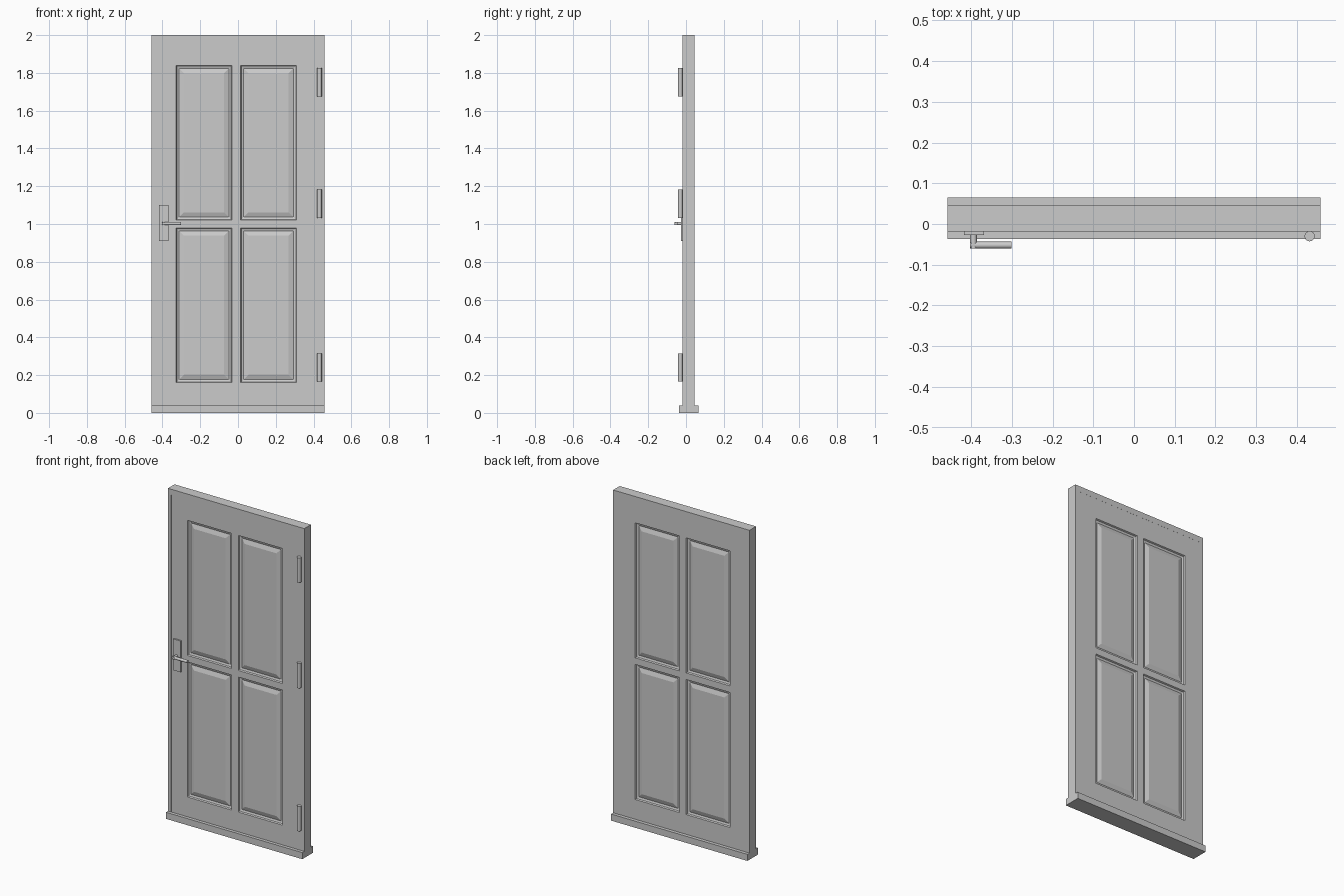
import bpy, bmesh
from mathutils import Matrix, Vector

cube = bpy.data.objects.get("Cube")
if cube:
    bpy.data.objects.remove(cube, do_unlink=True)

grey = bpy.data.materials.new("plain grey")
grey.use_nodes = True
COLOUR = (0.6, 0.6, 0.6, 1)
grey.diffuse_color = COLOUR
grey.node_tree.nodes["Principled BSDF"].inputs["Base Color"].default_value = COLOUR


def finish(name, bm, smooth=False):
    bmesh.ops.recalc_face_normals(bm, faces=bm.faces[:])
    mesh = bpy.data.meshes.new(name)
    bm.to_mesh(mesh)
    bm.free()
    mesh.materials.append(grey)
    obj = bpy.data.objects.new(name, mesh)
    bpy.context.collection.objects.link(obj)
    if smooth:
        bpy.ops.object.select_all(action="DESELECT")
        obj.select_set(True)
        bpy.context.view_layer.objects.active = obj
        bpy.ops.object.shade_smooth_by_angle()
    return obj


def box(name, low, high):
    low, high = Vector(low), Vector(high)
    bm = bmesh.new()
    bmesh.ops.create_cube(bm, size=1, matrix=Matrix.Translation((low + high) / 2)
                          @ Matrix.Diagonal((*(high - low), 1)))
    return finish(name, bm)


def rod(name, start, end, radius):
    start, end = Vector(start), Vector(end)
    axis = end - start
    bm = bmesh.new()
    turn = axis.to_track_quat("Z", "Y").to_matrix().to_4x4()
    bmesh.ops.create_cone(bm, cap_ends=True, segments=20, radius1=radius, radius2=radius,
                          depth=axis.length, matrix=Matrix.Translation((start + end) / 2) @ turn)
    return finish(name, bm, True)


HALF, TOP, SILL = 0.458, 2.0, 0.04
FRONT, BACK = -0.018, 0.045
LEFT_IN, RIGHT_IN, HEAD = 0.42, -0.436, 1.965

# Surrounding frame and threshold
box("threshold", (-HALF, -0.037, 0), (HALF, 0.065, SILL))
box("left_jamb", (LEFT_IN, FRONT, SILL), (HALF, BACK, TOP))
box("right_jamb", (-HALF, FRONT, SILL), (RIGHT_IN, BACK, TOP))
box("head_jamb", (RIGHT_IN, FRONT, HEAD), (LEFT_IN, BACK, TOP))

# Door leaf with four raised panels on each face
xs = [RIGHT_IN, -0.328, -0.032, 0.014, 0.31, LEFT_IN]
zs = [SILL, 0.16, 0.98, 1.02, 1.84, HEAD]
rings = [(0, 0), (0.004, 0.008), (0.016, 0.012), (0.042, 0.003)]  # inset, depth


def leaf_face(bm, y, inward):
    def ring(i, j, inset, depth):
        a, b = xs[i] + inset, xs[i + 1] - inset
        c, d = zs[j] + inset, zs[j + 1] - inset
        return [bm.verts.new((x, y + inward * depth, z))
                for x, z in ((a, c), (b, c), (b, d), (a, d))]

    for i in range(len(xs) - 1):
        for j in range(len(zs) - 1):
            loop = ring(i, j, 0, 0)
            if i % 2 and j % 2:
                for inset, depth in rings[1:]:
                    inner = ring(i, j, inset, depth)
                    for k in range(4):
                        n = (k + 1) % 4
                        bm.faces.new((loop[k], loop[n], inner[n], inner[k]))
                    loop = inner
            bm.faces.new(loop)


bm = bmesh.new()
leaf_face(bm, FRONT + 0.0005, 1)
leaf_face(bm, BACK - 0.0005, -1)
bmesh.ops.remove_doubles(bm, verts=bm.verts[:], dist=0.0001)
rims = [e for e in bm.edges if e.is_boundary]
bmesh.ops.bridge_loops(bm, edges=rims)
finish("door_leaf", bm)

# Hinges
for label, z in (("lower", 0.165), ("middle", 1.033), ("upper", 1.675)):
    rod(label + "_hinge", (0.431, -0.03, z), (0.431, -0.03, z + 0.15), 0.0125)

# Handle
box("handle_plate", (-0.417, -0.027, 0.91), (-0.368, FRONT, 1.1))
rod("handle_stem", (-0.394, FRONT, 1.002), (-0.394, -0.06, 1.002), 0.0085)
rod("handle_lever", (-0.403, -0.052, 1.002), (-0.301, -0.052, 1.002), 0.0085)
